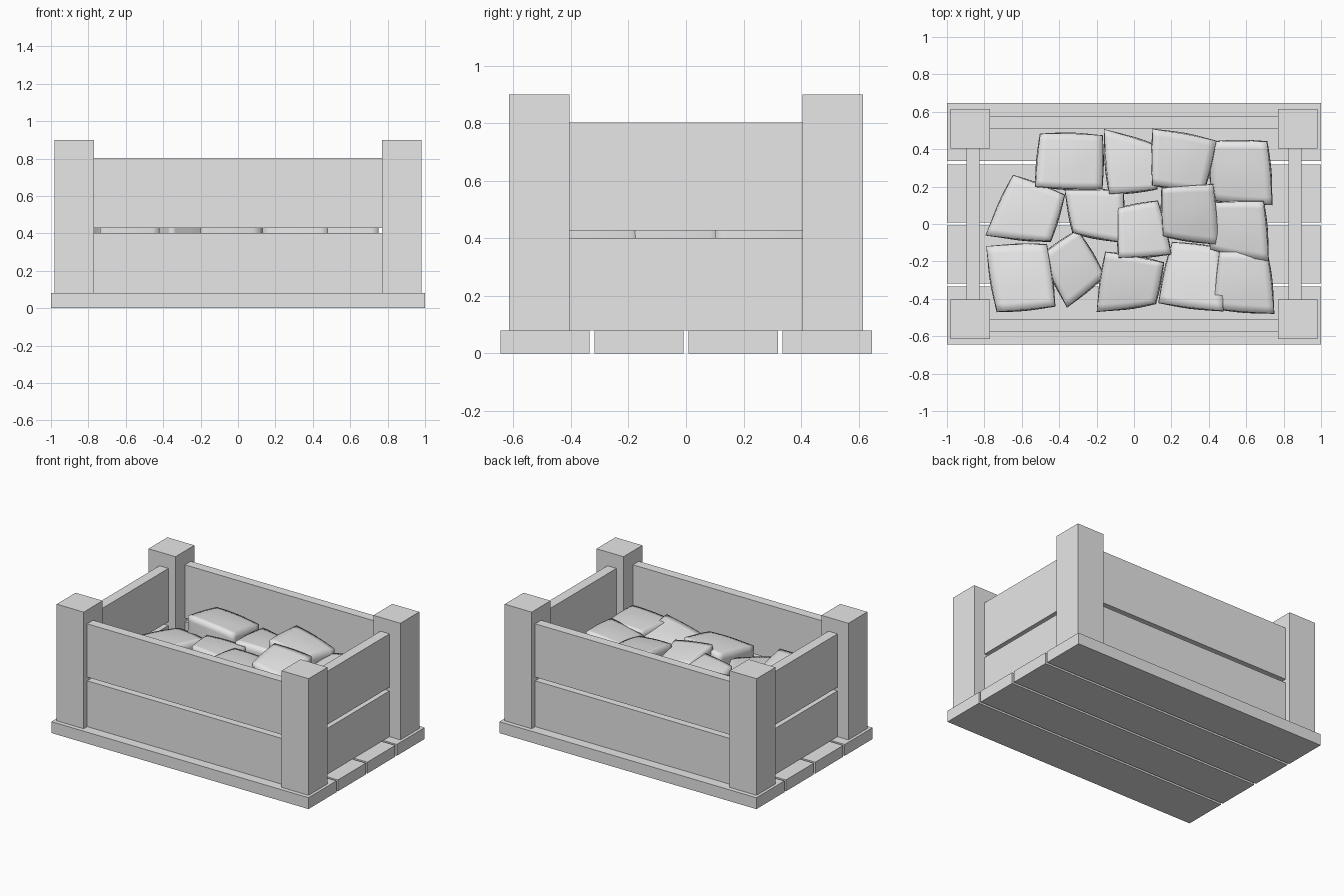
import bpy
import bmesh
import random
from mathutils import Vector

random.seed(4)

# Remove the default cube only
default_cube = bpy.data.objects.get("Cube")
if default_cube:
    bpy.data.objects.remove(default_cube, do_unlink=True)

# One plain grey for everything
grey = bpy.data.materials.new("plain_grey")
grey.use_nodes = True
shade = (0.8, 0.8, 0.8, 1.0)
grey.diffuse_color = shade
grey.node_tree.nodes["Principled BSDF"].inputs["Base Color"].default_value = shade


def add_object(name, bm):
    """Turn a bmesh into a linked object with the grey material."""
    bmesh.ops.recalc_face_normals(bm, faces=bm.faces)
    mesh = bpy.data.meshes.new(name)
    bm.to_mesh(mesh)
    bm.free()
    mesh.materials.append(grey)
    obj = bpy.data.objects.new(name, mesh)
    bpy.context.collection.objects.link(obj)
    return obj


def box(name, low, high):
    """Axis-aligned box between two opposite corners."""
    low, high = Vector(low), Vector(high)
    bm = bmesh.new()
    bmesh.ops.create_cube(bm, size=1)
    for v in bm.verts:
        v.co = (low + high) / 2 + v.co * (high - low)
    return add_object(name, bm)


def rock(name, top, corners):
    """Rounded, slightly tilted block over a four-sided footprint."""
    points = [Vector((x, y, 0)) / 100 for x, y in zip(corners[::2], corners[1::2])]
    centre = sum(points, Vector()) / len(points)
    tilt = Vector((random.uniform(-0.18, 0.18), random.uniform(-0.18, 0.18), 0))
    bm = bmesh.new()
    rings = []
    for height, scale in ((top / 100 - 0.36, 0.95), (top / 100 - 0.03, 0.98)):
        ring = []
        for p in points:
            offset = (p - centre) * scale
            z = height + offset.dot(tilt)
            # Local coordinates around the middle of the block
            ring.append(bm.verts.new((offset.x, offset.y, z - top / 100 + 0.19)))
        rings.append(ring)
    for ring in rings:
        bm.faces.new(ring)
    for i in range(4):
        j = (i + 1) % 4
        bm.faces.new((rings[0][i], rings[0][j], rings[1][j], rings[1][i]))
    obj = add_object(name, bm)
    obj.location = (centre.x, centre.y, top / 100 - 0.19)

    # Fine grid, then a soft bulge on every side
    grid = obj.modifiers.new("grid", "SUBSURF")
    grid.subdivision_type = "SIMPLE"
    grid.levels = grid.render_levels = 3
    bulge = obj.modifiers.new("bulge", "CAST")
    bulge.cast_type = "SPHERE"
    bulge.factor = 0.14
    for face in obj.data.polygons:
        face.use_smooth = True


# Floor slats
for i in range(4):
    y = -0.645 + i * 0.327
    box(f"floor_slat_{i + 1}", (-1, y, 0), (1, y + 0.31, 0.08))

# Corner posts
for x_name, sx in (("left", 1), ("right", -1)):
    for y_name, sy in (("front", -1), ("back", 1)):
        x, y = sx * 0.875, sy * 0.51
        box(f"{y_name}_{x_name}_post",
            (x - 0.105, y - 0.105, 0.08), (x + 0.105, y + 0.105, 0.9))

# Two boards on each wall, with a narrow gap between them
for level, bottom, top in (("lower", 0.08, 0.402), ("upper", 0.428, 0.803)):
    for name, sy in (("front", -1), ("back", 1)):
        y = sy * 0.543
        box(f"{name}_{level}_board", (-0.77, y - 0.033, bottom), (0.77, y + 0.033, top))
    for name, sx in (("left", 1), ("right", -1)):
        x = sx * 0.86
        box(f"{name}_{level}_board", (x - 0.035, -0.405, bottom), (x + 0.035, 0.405, top))

# Rocks: top height, then footprint corners, in hundredths
back_rocks = [
    (63, -51, 49, -16, 48, -16, 18, -54, 19),
    (58, -17, 52, 13, 42, 13, 18, -14, 15),
    (63, 9, 52, 45, 45, 38, 17, 9, 20),
    (57, 40, 45, 72, 45, 75, 9, 41, 12),
]
middle_rocks = [
    (55, -65, 27, -36, 16, -44, -10, -81, -7),
    (59, -38, 19, -5, 18, -5, -11, -33, -5),
    (60, -9, 9, 13, 13, 21, -17, -9, -19),
    (62, 14, 20, 43, 22, 46, -12, 15, -7),
    (60, 42, 12, 70, 13, 73, -21, 40, -14),
]
front_rocks = [
    (56, -80, -11, -46, -10, -41, -45, -74, -48),
    (53, -50, -16, -30, -2, -15, -28, -36, -46),
    (58, -16, -14, 17, -20, 12, -43, -21, -48),
    (54, 20, -9, 46, -12, 49, -48, 12, -43),
    (58, 45, -14, 72, -15, 76, -49, 42, -46),
]
for row, rocks in (("back", back_rocks), ("middle", middle_rocks), ("front", front_rocks)):
    for i, (top, *corners) in enumerate(rocks):
        rock(f"{row}_rock_{i + 1}", top, corners)
